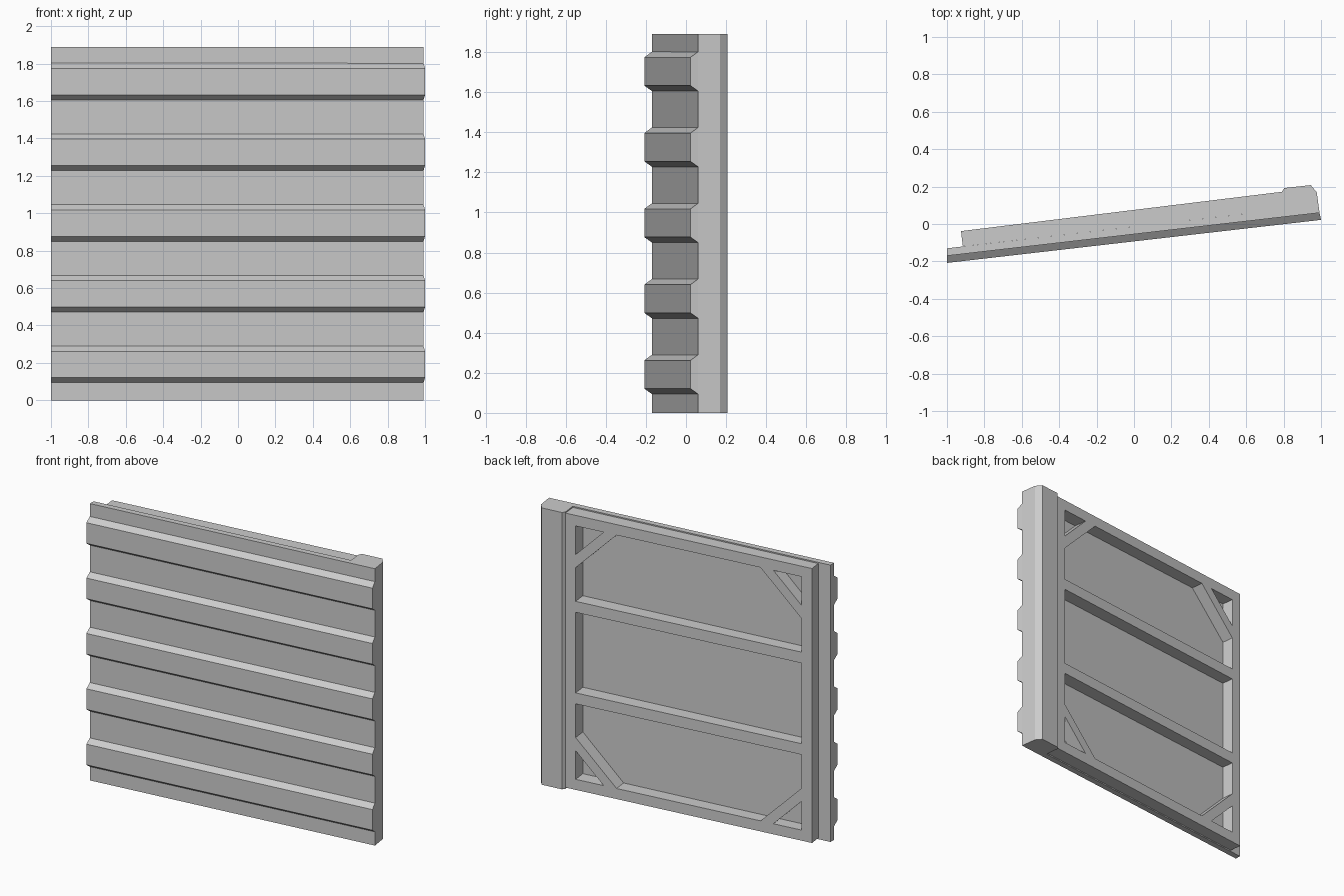
import bpy, bmesh
from mathutils import Vector

if "Cube" in bpy.data.objects:
    bpy.data.objects.remove(bpy.data.objects["Cube"])

H = 1.89            # panel height
SLOPE = 0.1155      # panel is turned slightly about z


def front_y(x):
    return -0.17 + SLOPE * (x + 1)


def make_object(name, bm):
    bmesh.ops.recalc_face_normals(bm, faces=bm.faces[:])
    mesh = bpy.data.meshes.new(name)
    bm.to_mesh(mesh)
    bm.free()
    obj = bpy.data.objects.new(name, mesh)
    bpy.context.collection.objects.link(obj)
    return obj


def add_loft(bm, a, b):
    """Solid between two matching loops of points."""
    va = [bm.verts.new(p) for p in a]
    vb = [bm.verts.new(p) for p in b]
    bm.faces.new(va)
    bm.faces.new(vb[::-1])
    for i in range(len(va)):
        j = (i + 1) % len(va)
        bm.faces.new((va[i], va[j], vb[j], vb[i]))


def upright(name, outline, z0, z1):
    bm = bmesh.new()
    add_loft(bm, [(x, y, z0) for x, y in outline], [(x, y, z1) for x, y in outline])
    return make_object(name, bm)


# Thin front plate with the thick chamfered post on its right edge
upright("plate_and_post", [(-1, -0.17), (0.992, 0.06), (0.977, 0.17), (0.945, 0.208),
                           (0.803, 0.192), (0.79, 0.172), (0.80, 0.078), (-1, -0.13)], 0, H)

# Five bevelled horizontal ridges on the front
for k in range(5):
    z = 0.378 * k
    section = [(0, 0.094), (0.038, 0.121), (0.038, 0.262), (0, 0.29)]
    bm = bmesh.new()
    left = [(-1, front_y(-1) - d, z + h) for d, h in section]
    right = [(0.992 + 0.21 * d, front_y(0.992) - d, z + h) for d, h in section]
    add_loft(bm, left, right)
    make_object(f"front_ridge_{k + 1}", bm)

# Back frame block
frame = upright("back_frame", [(-0.915, -0.12), (0.80, 0.078), (0.79, 0.172),
                               (-0.925, -0.038)], 0.008, H - 0.008)

# Pocket cutters: three bays with clipped corners, four corner triangles
X0, X1, Z0, Z1 = -0.842, 0.73, 0.08, 1.81
C, T = 0.285, 0.195
mid = H / 2
normal = Vector((-SLOPE, 1, 0)).normalized()
top_bay = [(X0, 1.295), (X1, 1.295), (X1, Z1 - C), (X1 - C, Z1), (X0 + C, Z1), (X0, Z1 - C)]
pockets = [top_bay, [(x, H - z) for x, z in top_bay],
           [(X0, 0.67), (X1, 0.67), (X1, 1.22), (X0, 1.22)]]
for x, sx in ((X0, 1), (X1, -1)):
    for z, sz in ((Z0, 1), (Z1, -1)):
        pockets.append([(x, z), (x + sx * T, z), (x, z + sz * T)])

bm = bmesh.new()
for outline in pockets:
    base = [Vector((x, front_y(x) + 0.04, z)) for x, z in outline]
    add_loft(bm, [p - normal * 0.03 for p in base], [p + normal * 0.2 for p in base])
cutter = make_object("pocket_cutter", bm)
cutter.hide_render = True

mod = frame.modifiers.new("pockets", 'BOOLEAN')
mod.operation = 'DIFFERENCE'
mod.solver = 'EXACT'
mod.object = cutter
bpy.context.view_layer.objects.active = frame
bpy.ops.object.modifier_apply(modifier=mod.name)
bpy.data.objects.remove(cutter, do_unlink=True)
